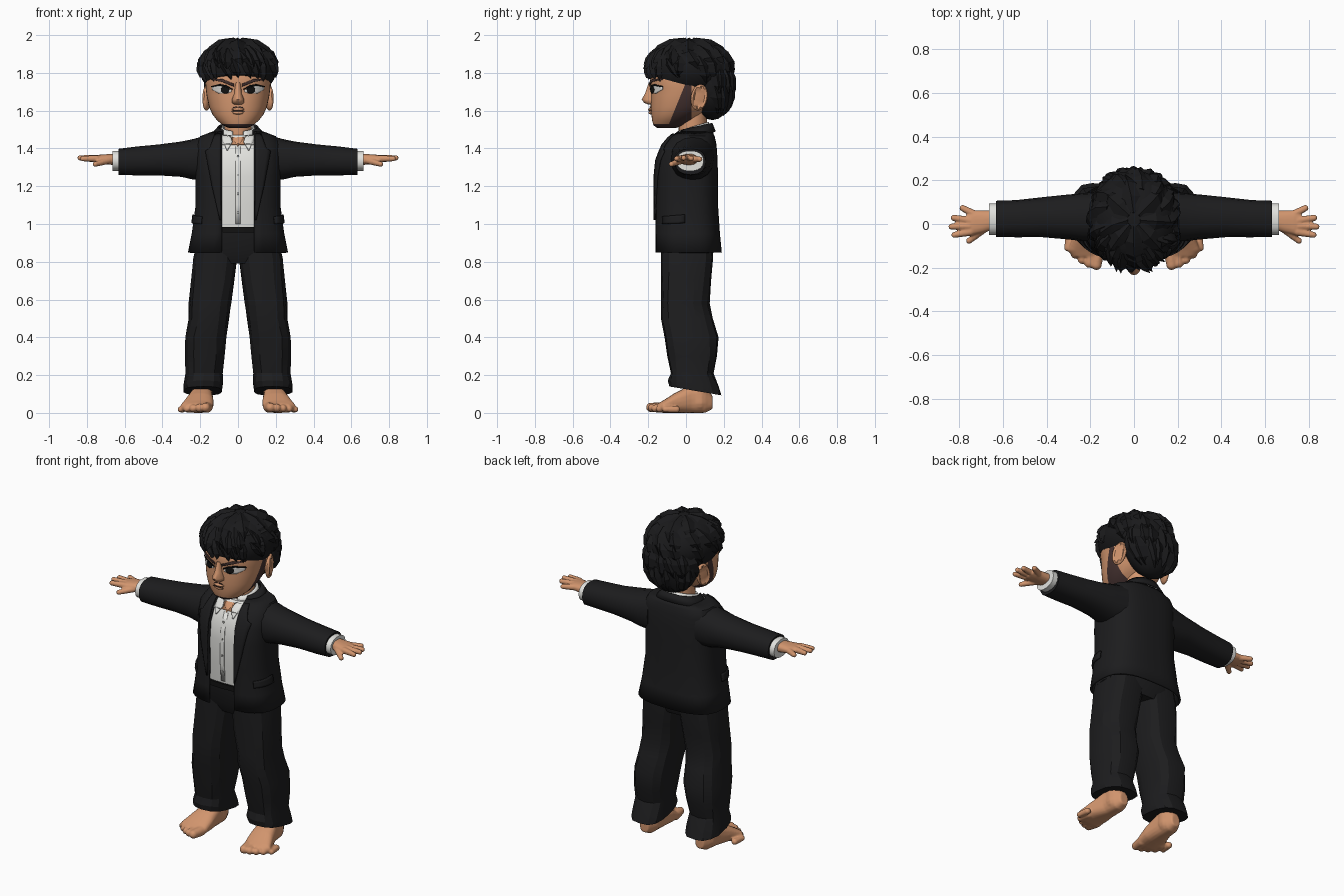
import bpy, bmesh, math, random
from mathutils import Vector, Matrix
from mathutils.bvhtree import BVHTree

random.seed(4)
if "Cube" in bpy.data.objects:
    bpy.data.objects.remove(bpy.data.objects["Cube"])


def material(name, r, g, b):
    m = bpy.data.materials.new(name)
    m.use_nodes = True
    m.diffuse_color = (r, g, b, 1)
    node = next(n for n in m.node_tree.nodes if n.type == 'BSDF_PRINCIPLED')
    node.inputs["Base Color"].default_value = (r, g, b, 1)
    node.inputs["Roughness"].default_value = 0.9
    return m


SUIT = material("suit black", .012, .012, .013)
HAIR = material("hair black", .01, .01, .011)
SHIRT = material("shirt white", .76, .76, .73)
SKIN = material("skin", .64, .3, .155)
BEARD = material("beard brown", .06, .032, .03)
WHITE = material("eye white", .7, .68, .65)
PUPIL = material("pupil black", .006, .006, .006)
BUTTON = material("button grey", .4, .4, .38)


def finish(name, bm, mats, mirror=False, angle=35, shell=0, offset=-1, blend=0):
    bmesh.ops.recalc_face_normals(bm, faces=bm.faces[:])
    me = bpy.data.meshes.new(name)
    bm.to_mesh(me)
    bm.free()
    for m in mats if isinstance(mats, list) else [mats]:
        me.materials.append(m)
    if angle:
        me.shade_smooth()
        me.set_sharp_from_angle(angle=math.radians(angle))
    ob = bpy.data.objects.new(name, me)
    bpy.context.collection.objects.link(ob)
    if blend:
        mod = ob.modifiers.new("blend", 'REMESH')
        mod.mode, mod.voxel_size, mod.use_smooth_shade = 'VOXEL', blend, True
        mod = ob.modifiers.new("soften", 'SMOOTH')
        mod.iterations = 3
    if shell:
        mod = ob.modifiers.new("thickness", 'SOLIDIFY')
        mod.thickness, mod.offset = shell, offset
    if mirror:
        ob.modifiers.new("mirror", 'MIRROR').use_mirror_merge = False
    return ob


def loft(rings, n=20, p=2.4, gap=0, along='z', jitter=0, bm=None):
    """Rings are (station, u0, u1, v0, v1, tilt); a gap leaves the front open."""
    bm = bm or bmesh.new()
    place = {'z': lambda u, v, w: (u, v, w), 'x': lambda u, v, w: (w, v, u),
             'y': lambda u, v, w: (u, w, v)}[along]
    rows = []
    for w, u0, u1, v0, v1, *tilt in rings:
        ru, rv, cu, cv = (u1 - u0) / 2, (v1 - v0) / 2, (u0 + u1) / 2, (v0 + v1) / 2
        t0 = math.asin(min(1, gap / ru) ** (p / 2)) if gap else 0
        row = []
        for i in range(n):
            t = t0 + (2 * math.pi - 2 * t0) * i / (n - 1 if gap else n)
            s, c = math.sin(t), math.cos(t)
            u = cu + ru * math.copysign(abs(s) ** (2 / p), s)
            v = cv - rv * math.copysign(abs(c) ** (2 / p), c)
            u += random.uniform(-jitter, jitter)
            v += random.uniform(-jitter, jitter)
            row.append(bm.verts.new(place(u, v, w + (tilt[0] * v if tilt else 0))))
        rows.append(row)
    for a, b in zip(rows, rows[1:]):
        for i in range(n - 1 if gap else n):
            j = (i + 1) % n
            bm.faces.new((a[i], a[j], b[j], b[i]))
    if not gap:
        bm.faces.new(rows[0])
        bm.faces.new(rows[-1])
    return bm


def ball(bm, center, radii, seg=14):
    m = Matrix.Translation(center) @ Matrix.Diagonal((*radii, 1))
    return bmesh.ops.create_uvsphere(bm, u_segments=seg, v_segments=seg // 2 + 2, radius=1, matrix=m)["verts"]


def chain(bm, start, end, r0, r1, steps=7):
    for i in range(steps):
        f = i / (steps - 1)
        r = r0 + (r1 - r0) * f
        ball(bm, Vector(start).lerp(Vector(end), f), (r, r, r))


def drape(name, rails, target, mat, lift=.004, thick=.004, mirror=True, side=False):
    """A thin plate between two rails, laid on a target from the front or the side."""
    tree = BVHTree.FromObject(target, bpy.context.evaluated_depsgraph_get())
    bm, rows = bmesh.new(), []
    for (a0, b0), (a1, b1) in zip(rails, rails[1:]):
        for k in range(5):
            lo, hi = Vector(a0).lerp(Vector(a1), k / 4), Vector(b0).lerp(Vector(b1), k / 4)
            row = []
            for j in range(5):
                a, z = lo.lerp(hi, j / 4)
                o, d = (Vector((1, a, z)), Vector((-1, 0, 0))) if side else (Vector((a, -1, z)), Vector((0, 1, 0)))
                hit, _, _, dist = tree.ray_cast(o, d)
                if hit is None or dist > 1.05:
                    hit = tree.find_nearest(Vector((a, -.17, z)))[0]
                row.append(bm.verts.new(hit - d * lift))
            rows.append(row)
    for a, b in zip(rows, rows[1:]):
        for i in range(4):
            bm.faces.new((a[i], a[i + 1], b[i + 1], b[i]))
    bmesh.ops.remove_doubles(bm, verts=bm.verts[:], dist=.0002)
    return finish(name, bm, mat, mirror, shell=thick, offset=0)


def disc(cx, cz, rx, rz):
    angles = [math.pi * i / 8 for i in range(9)]
    return [((cx - rx * math.cos(t), cz - rz * math.sin(t)), (cx - rx * math.cos(t), cz + rz * math.sin(t))) for t in angles]


# Trousers: hips, waistband and two creased legs
finish("trouser_hips", loft([(.79, -.17, .17, -.1, .12), (.86, -.23, .23, -.135, .15), (.97, -.2, .2, -.145, .14)], 24, 2.8), SUIT)
finish("waistband", loft([(.955, -.2, .2, -.152, .14), (.985, -.2, .2, -.152, .14)], 24, 2.8), PUPIL)
leg = [(.92, 0, .215, -.13, .14), (.82, 0, .238, -.13, .145), (.7, .018, .25, -.135, .135), (.58, .036, .26, -.133, .122),
       (.5, .045, .265, -.13, .14), (.4, .056, .285, -.115, .172), (.3, .068, .282, -.1, .165), (.21, .08, .278, -.08, .145),
       (.16, .08, .288, -.093, .175, -.12), (.125, .086, .288, -.09, .19, -.17)]
finish("trouser_legs", loft(leg, 14, 2.6, jitter=.004), SUIT, mirror=True, angle=22)

# Shirt with placket, buttons and collar
shirt = finish("shirt", loft([(.93, -.19, .19, -.135, .13), (1.1, -.2, .2, -.148, .14), (1.25, -.205, .205, -.15, .145),
               (1.35, -.2, .2, -.14, .14), (1.42, -.19, .19, -.105, .13), (1.47, -.11, .11, -.062, .125)], 32, 2.8), SHIRT)
drape("shirt_placket", [((-.013, 1.0), (.013, 1.0)), ((-.013, 1.41), (.013, 1.41))], shirt, SHIRT, mirror=False)
for i in range(4):
    drape("shirt_button", disc(0, 1.06 + .1 * i, .006, .006), shirt, BUTTON, .007, .003, mirror=False)
drape("open_neck", [((0, 1.41), (0, 1.412)), ((-.045, 1.475), (.045, 1.475))], shirt, SKIN, .004, mirror=False)
finish("shirt_collar", loft([(1.465, -.1, .1, -.062, .13, .25), (1.505, -.085, .085, -.045, .122, .3)], 24, 2.2, gap=.03), SHIRT, shell=.008)
drape("collar_points", [((.042, 1.475), (.095, 1.475)), ((.03, 1.435), (.08, 1.44)), ((.055, 1.39), (.06, 1.392))], shirt, SHIRT, .012, .008)

# Jacket: open shell, lapels, collar, pocket flaps, sleeves
jacket = finish("jacket", loft([(.85, -.265, .265, -.165, .19), (.95, -.245, .245, -.165, .18), (1.1, -.225, .225, -.165, .17),
                (1.25, -.226, .226, -.166, .17), (1.35, -.228, .228, -.155, .167), (1.42, -.228, .228, -.122, .162),
                (1.465, -.2, .2, -.085, .152), (1.49, -.135, .135, -.055, .14)], 34, 2.8, gap=.086), SUIT, shell=.012)
drape("lapels", [((.09, 1.475), (.122, 1.475)), ((.09, 1.4), (.15, 1.4)), ((.09, 1.385), (.172, 1.385)),
                 ((.09, 1.2), (.137, 1.2)), ((.089, 1.02), (.096, 1.02))], jacket, SUIT, .007, .009)
finish("jacket_collar", loft([(1.455, -.15, .15, -.075, .158, .22), (1.505, -.105, .105, -.05, .14, .22)], 26, 2.3, gap=.08), SUIT, shell=.01)
drape("pocket_flaps", [((-.125, 1.0), (-.125, 1.04)), ((-.005, 1.005), (-.005, 1.05))], jacket, SUIT, .006, .009, side=True)
finish("sleeves", loft([(.16, 1.23, 1.47, -.08, .15), (.235, 1.235, 1.45, -.078, .142), (.3, 1.25, 1.435, -.07, .135),
       (.42, 1.256, 1.42, -.06, .122), (.54, 1.258, 1.408, -.06, .11), (.632, 1.262, 1.4, -.06, .105)], 16, 2.3, along='x', jitter=.002), SUIT, mirror=True)
finish("shirt_cuffs", loft([(.6, 1.28, 1.388, -.05, .094), (.664, 1.28, 1.388, -.05, .094)], 18, 2.3, along='x'), SHIRT, mirror=True)

# Hands with spread fingers
bm = loft([(.64, 1.31, 1.372, -.025, .062), (.69, 1.315, 1.37, -.04, .062), (.735, 1.322, 1.367, -.05, .062), (.765, 1.328, 1.362, -.045, .045)], 18, 2.4, along='x')
for start, end in [((.75, -.036, 1.346), (.822, -.05, 1.346)), ((.755, -.01, 1.348), (.836, -.012, 1.35)),
                   ((.75, .016, 1.347), (.825, .028, 1.348)), ((.73, .044, 1.343), (.785, .073, 1.343)), ((.69, -.025, 1.335), (.755, -.077, 1.317))]:
    chain(bm, start, end, .019, .0145)
finish("hands", bm, SKIN, mirror=True, blend=.005)

# Bare feet turned outward
bm = loft([(.14, .16, .215, .02, .09), (.1, .14, .24, 0, .15), (.03, .135, .25, 0, .15), (-.06, .128, .28, 0, .105),
           (-.12, .132, .305, 0, .066), (-.15, .15, .28, .004, .05)], 20, 2.5, along='y')
chain(bm, (.19, .07, .06), (.19, .07, .18), .06, .055)
for i in range(5):
    x, y, r = .172 + .033 * i, -.187 + .004 * i + .0038 * i * i, .029 - .0025 * i
    chain(bm, (x - .008, y + .06, r), (x, y, r), r, r * .85)
finish("feet", bm, SKIN, mirror=True, blend=.006)

# Head with neck, beard painted along the jaw
finish("neck", loft([(1.4, -.075, .075, -.04, .11), (1.62, -.07, .07, -.04, .11)], 20, 2), SKIN)
bm = loft([(1.507, -.045, .045, -.15, -.06), (1.522, -.08, .08, -.172, -.01), (1.55, -.112, .112, -.18, .04), (1.58, -.135, .135, -.183, .08),
           (1.62, -.153, .153, -.187, .13), (1.68, -.166, .166, -.185, .16), (1.72, -.171, .171, -.184, .175),
           (1.755, -.173, .173, -.192, .18), (1.82, -.168, .168, -.175, .18), (1.9, -.11, .11, -.1, .13)], 40, 2.2)
cheek, slope = Vector((0, 0, 1.75)), Vector((0, .22, -.09))
for co, no in [(cheek, slope), ((0, .03, 0), (0, 1, 0)), ((0, 0, 1.53), (0, 0, 1))]:
    bmesh.ops.bisect_plane(bm, geom=bm.verts[:] + bm.edges[:] + bm.faces[:], plane_co=co, plane_no=no)
for f in bm.faces:
    c = f.calc_center_median()
    f.material_index = int(c.y < .03 and c.z < 1.75 and ((c - cheek).dot(slope) > 0 or c.z < 1.53))
head = finish("head", bm, [SKIN, BEARD], angle=50)

# Ears with a hollowed outer face
bm = bmesh.new()
for v in ball(bm, (0, 0, 0), (1, 1, 1), 20):
    if v.co.x > 0 and math.hypot(v.co.y, v.co.z) < .72:
        v.co.x *= .35
bm.transform(Matrix.Translation((.165, .07, 1.67)) @ Matrix.Rotation(.3, 4, 'Z') @ Matrix.Rotation(-.2, 4, 'X') @ Matrix.Diagonal((.022, .046, .07, 1)))
finish("ears", bm, SKIN, mirror=True)

# Face details
finish("nose", loft([(1.632, -.02, .02, -.2, -.15), (1.642, -.034, .034, -.222, -.14), (1.66, -.033, .033, -.235, -.14),
       (1.69, -.02, .02, -.217, -.15), (1.75, -.014, .014, -.197, -.15)], 14, 2), SKIN, angle=60)
bm = bmesh.new()
ball(bm, (0, -.183, 1.607), (.034, .018, .009))
ball(bm, (0, -.182, 1.589), (.03, .018, .009))
finish("lips", bm, SKIN, angle=60)
drape("mouth_line", [((-.034, 1.597), (-.034, 1.599)), ((0, 1.596), (0, 1.601)), ((.034, 1.597), (.034, 1.599))], head, BEARD, .012, mirror=False)
drape("moustache", [((.006, 1.617), (.006, 1.623)), ((.026, 1.614), (.026, 1.618))], head, BEARD)
drape("eye_whites", [((.035, 1.7), (.035, 1.708)), ((.06, 1.69), (.06, 1.725)), ((.1, 1.69), (.1, 1.732)), ((.137, 1.712), (.137, 1.725))], head, WHITE, .003)
drape("pupils", disc(.068, 1.711, .022, .021), head, PUPIL, .006)
drape("upper_lids", [((.03, 1.71), (.03, 1.716)), ((.062, 1.725), (.062, 1.734)), ((.1, 1.732), (.1, 1.741)), ((.142, 1.724), (.142, 1.73))], head, PUPIL, .007)
drape("eyebrows", [((.022, 1.728), (.022, 1.742)), ((.08, 1.751), (.08, 1.766)), ((.142, 1.764), (.142, 1.77))], head, BEARD, .006)

# Hair: trimmed cap, back volume and swirling tufts
bm = bmesh.new()
CAP, CAP_R = Vector((0, .02, 1.82)), Vector((.205, .225, .16))
BACK, BACK_R = Vector((0, .14, 1.73)), Vector((.168, .112, .18))
ball(bm, CAP, CAP_R, 22)
cut = bmesh.ops.bisect_plane(bm, geom=bm.verts[:] + bm.edges[:] + bm.faces[:], plane_co=(0, -.2, 1.79), plane_no=(0, .27, 1), clear_inner=True)
bmesh.ops.holes_fill(bm, edges=[e for e in cut["geom_cut"] if isinstance(e, bmesh.types.BMEdge)])
ball(bm, BACK, BACK_R, 18)


def tuft(center, radii, az, th0, th1, width, flick, swirl):
    rows = []
    for s, w in [(0, .5), (.35, 1), (.7, .75), (1, .03)]:
        th, a = math.radians(th0 + (th1 - th0) * s), math.radians(az + swirl * s)
        d = Vector((math.sin(th) * math.sin(a), -math.sin(th) * math.cos(a), math.cos(th)))
        p = center + d * radii * (1 + flick * s * s)
        across = Vector((math.cos(a), math.sin(a), 0)) * width * w
        rows.append([bm.verts.new(q) for q in (p - across - d * .014, p + d * .016 * w, p + across - d * .014)])
    for a, b in zip(rows, rows[1:]):
        for i in range(3):
            bm.faces.new((a[i], a[(i + 1) % 3], b[(i + 1) % 3], b[i]))
    bm.faces.new(rows[0])
    bm.faces.new(rows[-1])


def tuft_row(count, first, last, th0, th1, width, flick, center=CAP, radii=CAP_R):
    for i in range(count):
        az = first + (last - first) * i / (count - 1) + random.uniform(-6, 6)
        tuft(center, radii, az, th0, th1 + random.uniform(-7, 7), width, flick * random.uniform(.6, 1.2), random.uniform(0, 25))


tuft_row(8, 0, 315, 8, 62, .06, .05)
tuft_row(13, 0, 332, 40, 86, .055, .06)
tuft_row(8, -70, 55, 48, 84, .038, .13)
tuft_row(11, -85, 70, 70, 107, .034, .06)
tuft_row(8, 75, 255, 65, 112, .05, .03)
tuft_row(9, 95, 255, 60, 105, .05, .02, BACK, BACK_R)
tuft_row(8, 100, 250, 90, 145, .045, .02, BACK, BACK_R)
finish("hair", bm, HAIR, angle=25)
